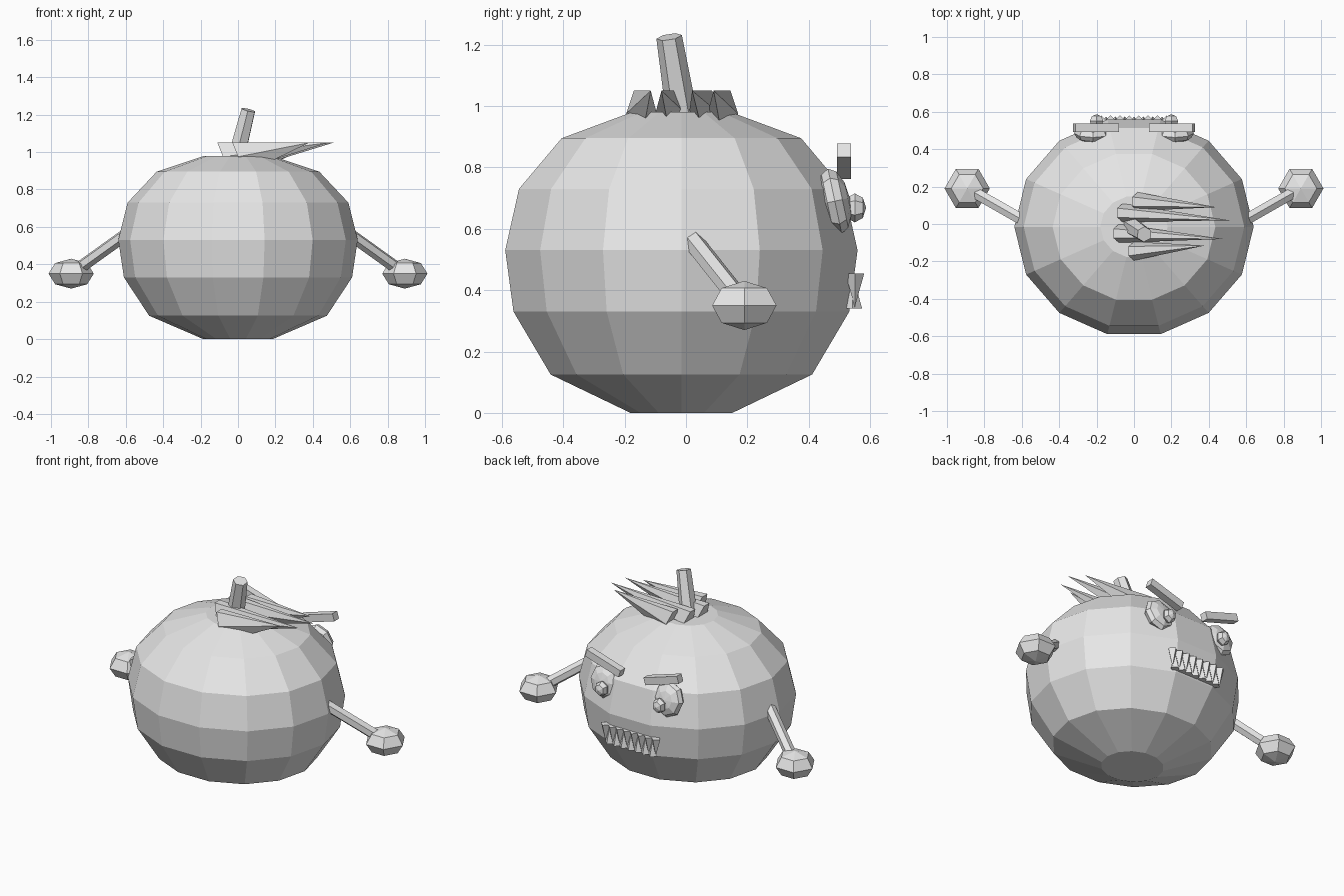
import bpy, bmesh, math
from mathutils import Vector, Matrix

cube = bpy.data.objects.get("Cube")
if cube:
    bpy.data.objects.remove(cube)

grey = bpy.data.materials.new("plain light grey")
grey.use_nodes = True
grey.diffuse_color = (0.8, 0.8, 0.8, 1)
grey.node_tree.nodes["Principled BSDF"].inputs["Base Color"].default_value = (0.8, 0.8, 0.8, 1)


def finish(name, bm):
    bmesh.ops.recalc_face_normals(bm, faces=bm.faces)
    mesh = bpy.data.meshes.new(name)
    bm.to_mesh(mesh)
    bm.free()
    mesh.materials.append(grey)
    obj = bpy.data.objects.new(name, mesh)
    bpy.context.collection.objects.link(obj)
    return obj


def ball(name, centre, radii, segments, rings, rotation=None):
    bm = bmesh.new()
    turn = rotation if rotation else Matrix.Identity(4)
    matrix = Matrix.Translation(centre) @ turn @ Matrix.Diagonal((*radii, 1))
    bmesh.ops.create_uvsphere(bm, u_segments=segments, v_segments=rings, radius=1, matrix=matrix)
    return finish(name, bm)


def add_cone(bm, start, end, r1, r2, sides):
    start, end = Vector(start), Vector(end)
    axis = end - start
    matrix = Matrix.Translation((start + end) / 2) @ axis.to_track_quat('Z', 'Y').to_matrix().to_4x4()
    bmesh.ops.create_cone(bm, cap_ends=True, segments=sides, radius1=r1, radius2=r2,
                          depth=axis.length, matrix=matrix)


def rod(name, start, end, r1, r2, sides):
    bm = bmesh.new()
    add_cone(bm, start, end, r1, r2, sides)
    return finish(name, bm)


# Round faceted body: (radius, height) rings, slightly flattened front to back
profile = [(0.185, 0), (0.475, 0.125), (0.61, 0.33), (0.64, 0.53),
           (0.59, 0.73), (0.435, 0.895), (0.18, 0.98)]
SIDES = 14
bm = bmesh.new()
rings = []
for radius, z in profile:
    angles = [math.tau * i / SIDES for i in range(SIDES)]
    rings.append([bm.verts.new((radius * math.cos(a), radius * 0.92 * math.sin(a) - 0.015, z))
                  for a in angles])
for low, high in zip(rings, rings[1:]):
    for i in range(SIDES):
        j = (i + 1) % SIDES
        bm.faces.new((low[i], low[j], high[j], high[i]))
bm.faces.new(rings[0])
bm.faces.new(rings[-1])
finish("body", bm)

# Tilted stem
rod("stem", (-0.015, -0.01, 0.95), (0.055, -0.055, 1.225), 0.052, 0.042, 6)

# Spiky leaves swept to one side: (base x, base y, tip x, tip y)
leaves = [(0.02, 0.12, 0.44, 0.09), (-0.06, 0.06, 0.51, 0.02),
          (-0.08, -0.05, 0.48, -0.08), (0.0, -0.145, 0.38, -0.115)]
for n, (x, y, tip_x, tip_y) in enumerate(leaves):
    bm = bmesh.new()
    tip = bm.verts.new((tip_x, tip_y, 1.05))
    base = [bm.verts.new(p) for p in ((x - 0.03, y + 0.025, 1.05), (x, y + 0.05, 0.975),
                                      (x + 0.05, y, 0.89), (x, y - 0.05, 0.975),
                                      (x - 0.03, y - 0.025, 1.05))]
    for i in range(5):
        bm.faces.new((base[i], base[(i + 1) % 5], tip))
    bm.faces.new(base)
    finish(f"leaf_{n + 1}", bm)

# Paired arms, hands, eyes, pupils and slanted brows
for side, s in (("left", 1), ("right", -1)):
    rod(f"{side}_arm", (s * 0.57, 0.007, 0.58), (s * 0.87, 0.178, 0.365), 0.034, 0.034, 6)
    ball(f"{side}_hand", (s * 0.892, 0.19, 0.35), (0.121, 0.121, 0.08), 6, 4,
         Matrix.Rotation(math.pi / 6, 4, 'Z'))
    ball(f"{side}_eye", (s * 0.22, 0.485, 0.69), (0.1, 0.108, 0.05), 8, 6,
         Matrix.Rotation(math.radians(-78), 4, 'X'))
    ball(f"{side}_pupil", (s * 0.2, 0.55, 0.668), (0.042, 0.047, 0.037), 6, 4,
         Matrix.Rotation(math.radians(-90), 4, 'X'))
    bm = bmesh.new()
    bmesh.ops.create_cube(bm, size=1, matrix=Matrix.Translation((s * 0.203, 0.515, 0.82))
                          @ Matrix.Rotation(-s * math.radians(17), 4, 'Y')
                          @ Matrix.Diagonal((0.243, 0.046, 0.046, 1)))
    finish(f"{side}_brow", bm)

# Two interlocking rows of pointed teeth
PITCH = 0.05
for name, count, y, base_z, tip_z in (("upper_teeth", 8, 0.55, 0.455, 0.345),
                                      ("lower_teeth", 7, 0.543, 0.34, 0.45)):
    bm = bmesh.new()
    for i in range(count):
        x = (i - (count - 1) / 2) * PITCH
        add_cone(bm, (x, y, base_z), (x, y, tip_z), 0.031, 0, 4)
    finish(name, bm)
